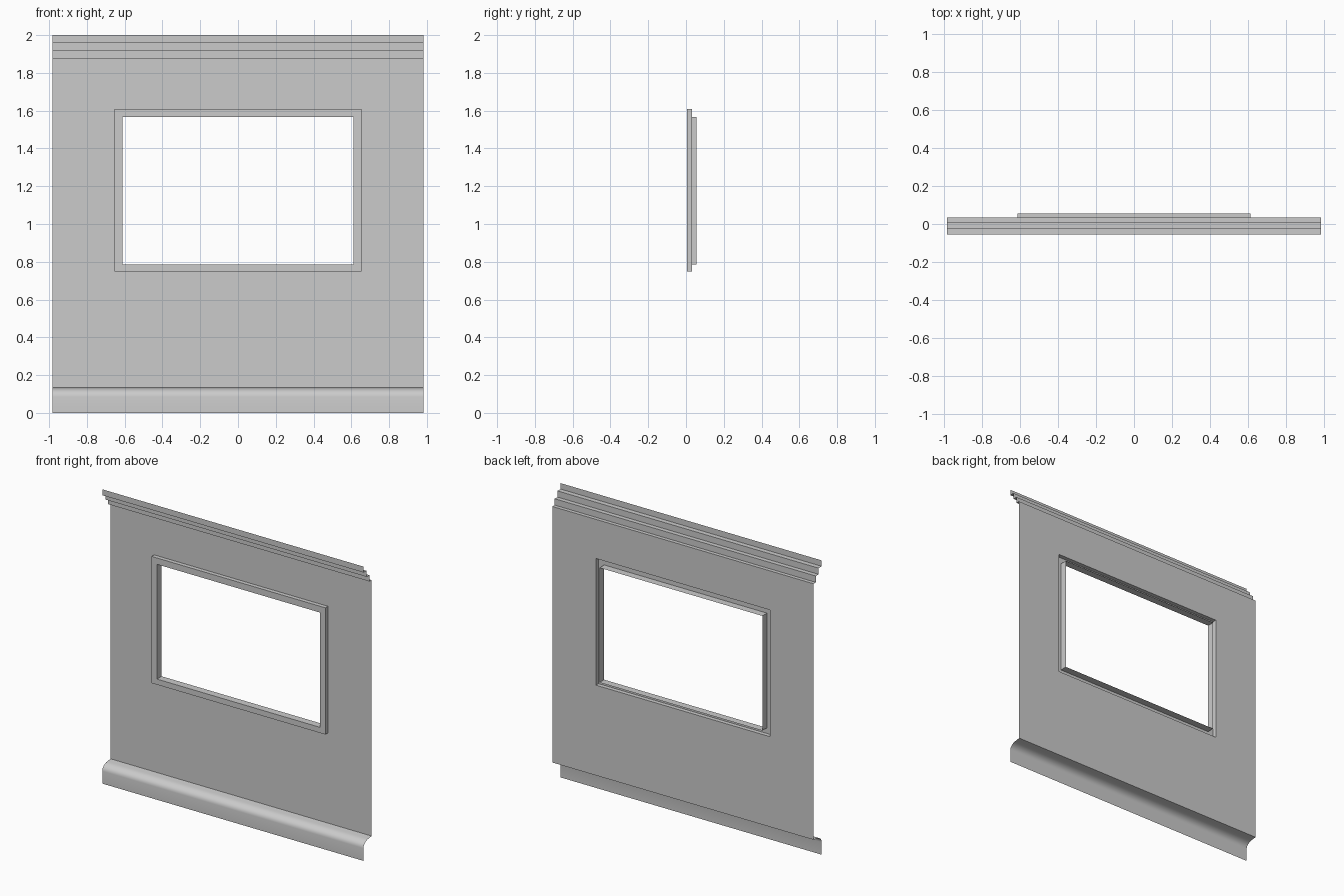
import bpy, bmesh, math

if "Cube" in bpy.data.objects:
    bpy.data.objects.remove(bpy.data.objects["Cube"])

W = 0.982              # half width of the wall
Y_WALL, Y_FRONT, Y_BACK = 0.033, 0.005, 0.055


def finish(name, bm, smooth=False):
    bmesh.ops.remove_doubles(bm, verts=bm.verts, dist=1e-5)
    mesh = bpy.data.meshes.new(name)
    bm.to_mesh(mesh)
    bm.free()
    obj = bpy.data.objects.new(name, mesh)
    bpy.context.collection.objects.link(obj)
    if smooth:
        bpy.context.view_layer.objects.active = obj
        obj.select_set(True)
        bpy.ops.object.shade_smooth_by_angle(angle=math.radians(35))
        obj.select_set(False)
    return obj


def sweep(name, profile, smooth=False):
    """Open strip: a (y, z) profile, listed upwards, run along x."""
    bm = bmesh.new()
    rows = [[bm.verts.new((x, y, z)) for x in (-W, W)] for y, z in profile]
    for a, b in zip(rows, rows[1:]):
        bm.faces.new((a[0], a[1], b[1], b[0]))
    return finish(name, bm, smooth)


def rings(name, loops):
    """Bridge rectangles given as (x0, x1, z0, z1, y)."""
    bm = bmesh.new()
    vs = [[bm.verts.new((x, y, z)) for x, z in
           ((x0, z0), (x1, z0), (x1, z1), (x0, z1))]
          for x0, x1, z0, z1, y in loops]
    for a, b in zip(vs, vs[1:]):
        for i in range(4):
            j = (i + 1) % 4
            bm.faces.new((a[i], a[j], b[j], b[i]))
    return finish(name, bm)


outer = (-0.653, 0.653, 0.748, 1.609)
inner = (-0.612, 0.612, 0.786, 1.566)

# Flat wall sheet with the window opening
rings("wall_panel", [(-W, W, 0.135, 1.875, Y_WALL), outer + (Y_WALL,)])

# Raised window frame: outer sides, front face, deep inner reveal
rings("window_frame", [outer + (Y_WALL,), outer + (Y_FRONT,),
                       inner + (Y_FRONT,), inner + (Y_BACK,)])

# Stepped cornice, open behind and above
cornice = [(Y_WALL, 1.875)]
for y, z in ((0.008, 1.918), (-0.022, 1.960), (-0.055, 2.0)):
    cornice += [(y, cornice[-1][1]), (y, z)]
sweep("cornice", cornice)

# Rounded skirting, open behind and below
skirting = [(-0.055, 0.0)]
for i in range(7):
    a = math.radians(15 * i)
    skirting.append((0.005 - 0.06 * math.cos(a), 0.085 + 0.046 * math.sin(a)))
skirting.append((Y_WALL, 0.135))
sweep("skirting", skirting, smooth=True)
